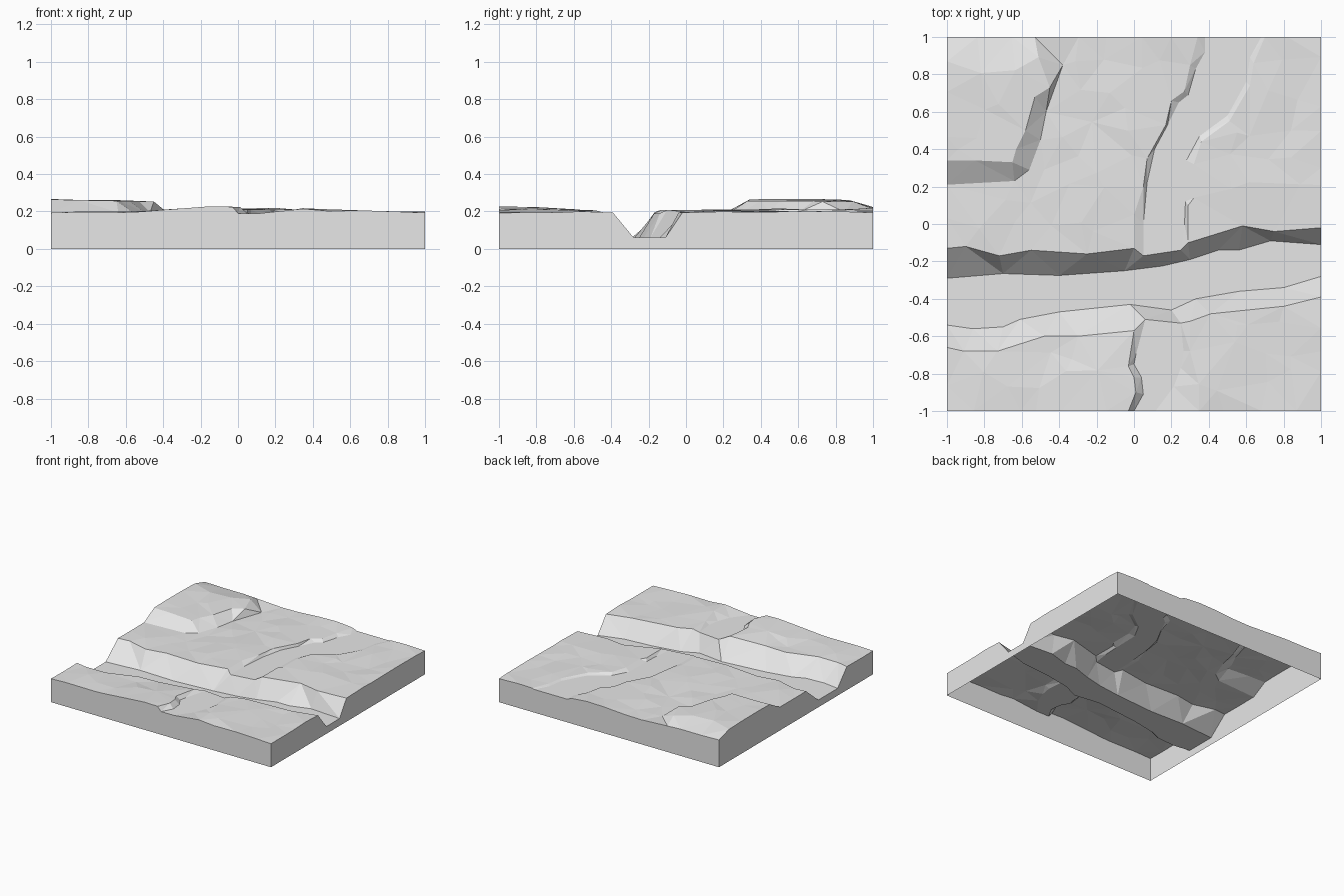
import bpy
import bmesh
import random
from math import exp
from mathutils import Vector
from mathutils.geometry import delaunay_2d_cdt, intersect_point_line

random.seed(4)
VALLEY_Z = 0.06
CHANNEL_Z = 0.19

cube = bpy.data.objects.get("Cube")
if cube:
    bpy.data.objects.remove(cube, do_unlink=True)

# Break lines of the main valley, running left to right
north_rim = [(-1, -.13), (-.9, -.12), (-.72, -.17), (-.55, -.14), (-.25, -.16), (0, -.13),
             (.05, -.17), (.25, -.14), (.29, -.1), (.58, -.01), (.75, -.04), (1, -.02)]
north_foot = [(-1, -.29), (-.7, -.265), (-.4, -.275), (-.05, -.25), (.15, -.225), (.3, -.19),
              (.45, -.14), (.56, -.14), (.73, -.09), (1, -.11)]
south_foot = [(-1, -.54), (-.86, -.56), (-.7, -.55), (-.61, -.51), (-.4, -.47), (-.02, -.43),
              (.2, -.46), (.33, -.4), (.56, -.36), (.8, -.34), (1, -.28)]
south_rim = [(-1, -.66), (-.91, -.68), (-.73, -.68), (-.48, -.6), (-.3, -.6), (0, -.57),
             (.06, -.51), (.25, -.53), (.3, -.52), (.41, -.48), (.8, -.44), (1, -.39)]

# Break lines of the shallow side channels, running front to back
back_left_rim = [(0, -.13), (0, .05), (.05, .2), (.07, .35), (.17, .53), (.2, .66),
                 (.27, .71), (.3, .85), (.34, 1)]
back_left_foot = [(.05, -.17), (.05, 0), (.07, .22), (.11, .4), (.18, .53), (.24, .65),
                  (.29, .69), (.33, .83), (.38, .92), (.38, 1)]
back_right_foot = [(.25, -.14), (.27, 0), (.275, .12), (.28, .34), (.35, .47), (.5, .58),
                   (.6, .76), (.62, .89), (.68, 1)]
back_right_rim = [(.29, -.1), (.29, .1), (.32, .14), (.32, .32), (.36, .44), (.51, .55),
                  (.62, .74), (.64, .86), (.7, 1)]
front_left_rim = [(-.03, -1), (.01, -.9), (0, -.82), (-.03, -.76), (0, -.57)]
front_left_foot = [(0, -1), (.05, -.91), (.04, -.82), (0, -.75), (.01, -.7), (.06, -.51)]
front_right_foot = [(.25, -.77), (.265, -.68), (.25, -.53)]
front_right_rim = [(.25, -.77), (.3, -.68), (.3, -.52)]

# Break lines of the raised plateau
plateau_foot = [(-1, .21), (-.64, .23), (-.56, .29), (-.5, .45), (-.47, .6), (-.38, .85)]
plateau_front = [(-1, .34), (-.94, .4), (-.85, .34), (-.65, .33)]
plateau_side = [(-.65, .33), (-.63, .4), (-.58, .5), (-.53, .68), (-.45, .73), (-.38, .85)]


def along(line, t, axis):
    """Other coordinate of a line where its given axis equals t."""
    other = 1 - axis
    if t <= line[0][axis]:
        return line[0][other]
    for a, b in zip(line, line[1:]):
        if t <= b[axis]:
            f = (t - a[axis]) / max(b[axis] - a[axis], 1e-6)
            return a[other] + f * (b[other] - a[other])
    return line[-1][other]


def ground(x, y):
    """Gently rolling land level."""
    ridge = .018 * exp(-((x - .15) / .4) ** 2)
    mound = .02 * exp(-((x + .15) / .35) ** 2 - ((y + .95) / .25) ** 2)
    return .193 + ridge + mound


def plateau(x, y):
    drop = .04 * max(0, (y - .93) / .07)
    return .254 - .02 * (x + .5) - drop


def valley(x, y):
    return VALLEY_Z


def channel(x, y):
    return CHANNEL_Z


def height(x, y):
    """Surface level at a free point, or None on a steep bank."""
    if along(south_foot, x, 0) < y < along(north_foot, x, 0):
        return VALLEY_Z
    if along(south_rim, x, 0) < y < along(north_rim, x, 0):
        return None
    if y > 0:
        left, right = back_left_foot, back_right_foot
    else:
        left, right = front_left_foot, front_right_foot
    if along(left, y, 1) < x < along(right, y, 1):
        return CHANNEL_Z
    if y > .33 and x < along(plateau_side, y, 1):
        return plateau(x, y) + random.uniform(-.004, .004)
    return ground(x, y) + random.uniform(-.004, .009)


# Gather the break lines; where lines meet, the earlier level holds
points, levels, edges = [], [], []


def add_point(x, y, z):
    points.append(Vector((x, y)))
    levels.append(z)


def add_line(line, level):
    start = len(points)
    for x, y in line:
        add_point(x, y, level(x, y))
    edges.extend((i, i + 1) for i in range(start, len(points) - 1))


layers = [
    (channel, [back_left_foot, back_right_foot, front_left_foot, front_right_foot]),
    (valley, [north_foot, south_foot]),
    (ground, [north_rim, south_rim, back_left_rim, back_right_rim,
              front_left_rim, front_right_rim, plateau_foot]),
    (plateau, [plateau_front, plateau_side]),
]
for level, lines in layers:
    for line in lines:
        add_line(line, level)
segments = [(points[a].copy(), points[b].copy()) for a, b in edges]


def clearance(p):
    """Distance from a point to the closest break line."""
    best = 9.0
    for a, b in segments:
        q, f = intersect_point_line(p, a, b)
        q = a.lerp(b, min(1, max(0, f)))
        best = min(best, (p - Vector(q[:2])).length)
    return best


# Scatter free points over the land, keeping border points on the border
for corner in [(-1, -1), (1, -1), (1, 1), (-1, 1)]:
    add_point(*corner, plateau(*corner) if corner == (-1, 1) else CHANNEL_Z + .003)
STEPS = 12
for i in range(STEPS + 1):
    for j in range(STEPS + 1):
        x, y = (2 * k / STEPS - 1 for k in (i, j))
        on_x, on_y = i in (0, STEPS), j in (0, STEPS)
        if on_x and on_y:
            continue
        if not on_x:
            x += random.uniform(-.06, .06)
        if not on_y:
            y += random.uniform(-.06, .06)
        z = height(x, y)
        if z is not None and clearance(Vector((x, y))) > .06:
            add_point(x, y, z)

# Triangulate the land surface and drop a skirt from its border
flat, _, faces, sources, _, _ = delaunay_2d_cdt(points, edges, [], 0, 1e-4, True)
bm = bmesh.new()
verts = []
for p, source in zip(flat, sources):
    z = levels[min(source)] if source else ground(p.x, p.y)
    verts.append(bm.verts.new((p.x, p.y, z)))
for face in faces:
    bm.faces.new([verts[i] for i in face])
border = [e for e in bm.edges if e.is_boundary]
skirt = bmesh.ops.extrude_edge_only(bm, edges=border)["geom"]
for v in skirt:
    if isinstance(v, bmesh.types.BMVert):
        v.co.z = 0
bmesh.ops.recalc_face_normals(bm, faces=bm.faces)
bm.faces.ensure_lookup_table()
if bm.faces[0].normal.z < 0:
    bmesh.ops.reverse_faces(bm, faces=bm.faces)

mesh = bpy.data.meshes.new("terrain_tile")
bm.to_mesh(mesh)
bm.free()
terrain = bpy.data.objects.new("terrain_tile", mesh)
bpy.context.collection.objects.link(terrain)

# Plain stone grey
stone = bpy.data.materials.new("stone_grey")
stone.use_nodes = True
color = (.8, .8, .8, 1)
stone.diffuse_color = color
stone.node_tree.nodes["Principled BSDF"].inputs["Base Color"].default_value = color
mesh.materials.append(stone)
